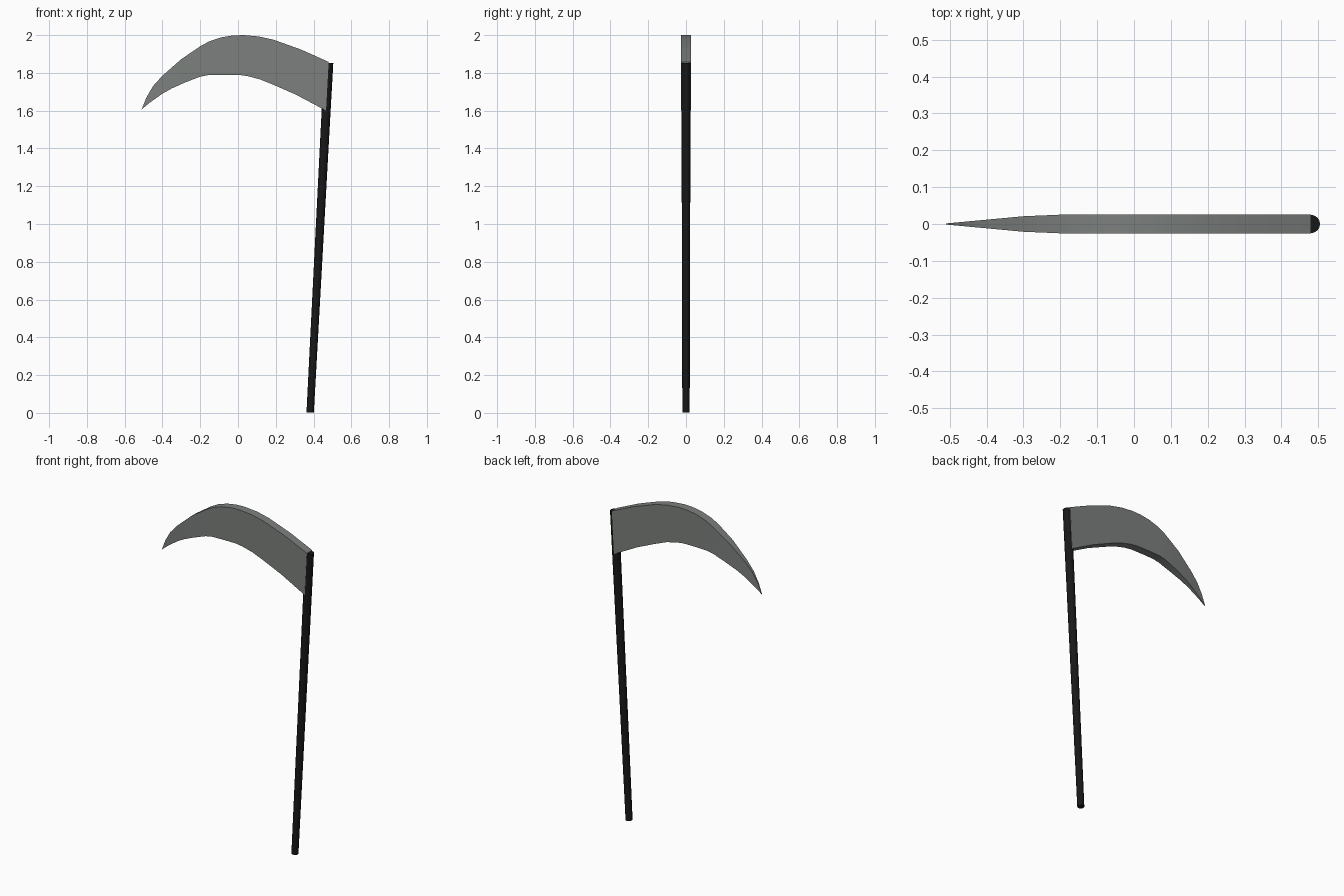
import bpy, bmesh
from mathutils import Vector

if "Cube" in bpy.data.objects:
    bpy.data.objects.remove(bpy.data.objects["Cube"])


def material(name, color):
    m = bpy.data.materials.new(name)
    m.diffuse_color = (*color, 1)
    m.use_nodes = True
    m.node_tree.nodes["Principled BSDF"].inputs["Base Color"].default_value = m.diffuse_color
    return m


def finish(name, bm, mat):
    bmesh.ops.recalc_face_normals(bm, faces=bm.faces[:])
    me = bpy.data.meshes.new(name)
    bm.to_mesh(me)
    bm.free()
    ob = bpy.data.objects.new(name, me)
    bpy.context.collection.objects.link(ob)
    me.materials.append(mat)
    bpy.ops.object.select_all(action='DESELECT')
    ob.select_set(True)
    bpy.context.view_layer.objects.active = ob
    bpy.ops.object.shade_smooth_by_angle(angle=0.5)
    return ob


steel = material("grey steel", (0.20, 0.215, 0.205))
black = material("black wood", (0.009, 0.009, 0.009))

# Handle: slightly leaning, tapered round pole
foot, head = Vector((0.382, 0, 0.002)), Vector((0.48, 0, 1.853))
bm = bmesh.new()
axis = head - foot
rot = axis.to_track_quat('Z', 'Y').to_matrix().to_4x4()
rot.translation = (foot + head) / 2
bmesh.ops.create_cone(bm, cap_ends=True, segments=32, radius1=0.0195,
                      radius2=0.0245, depth=axis.length, matrix=rot)
finish("handle", bm, black)

# Blade: stations from tip to handle as (back x, back z, edge x, edge z)
stations = [
    (-0.510, 1.607, -0.510, 1.607),
    (-0.485, 1.670, -0.470, 1.640),
    (-0.450, 1.730, -0.400, 1.690),
    (-0.400, 1.785, -0.350, 1.718),
    (-0.300, 1.873, -0.283, 1.748),
    (-0.200, 1.941, -0.200, 1.780),
    (-0.150, 1.968, -0.160, 1.788),
    (-0.090, 1.988, -0.090, 1.790),
    (-0.030, 1.998, 0.000, 1.790),
    (0.030, 2.000, 0.050, 1.783),
    (0.110, 1.993, 0.115, 1.766),
    (0.190, 1.975, 0.190, 1.736),
    (0.335, 1.923, 0.310, 1.683),
    (0.480, 1.858, 0.466, 1.600),
]


def half_thickness(x):
    # Full thickness near the handle, narrowing to the tip
    if x > -0.3:
        return min(0.0253, 0.021 + (x + 0.3) * 0.043)
    return 0.0015 + (x + 0.51) * 0.093


bm = bmesh.new()
rings = []
for bx, bz, ex, ez in stations:
    hb, he = half_thickness(bx), half_thickness(ex)
    rings.append([bm.verts.new(p) for p in
                  ((bx, -hb, bz), (bx, hb, bz), (ex, he, ez), (ex, -he, ez))])
for a, b in zip(rings, rings[1:]):
    for i in range(4):
        j = (i + 1) % 4
        bm.faces.new((a[i], a[j], b[j], b[i]))
bm.faces.new(rings[-1])
bmesh.ops.remove_doubles(bm, verts=bm.verts[:], dist=0.0001)
finish("blade", bm, steel)
